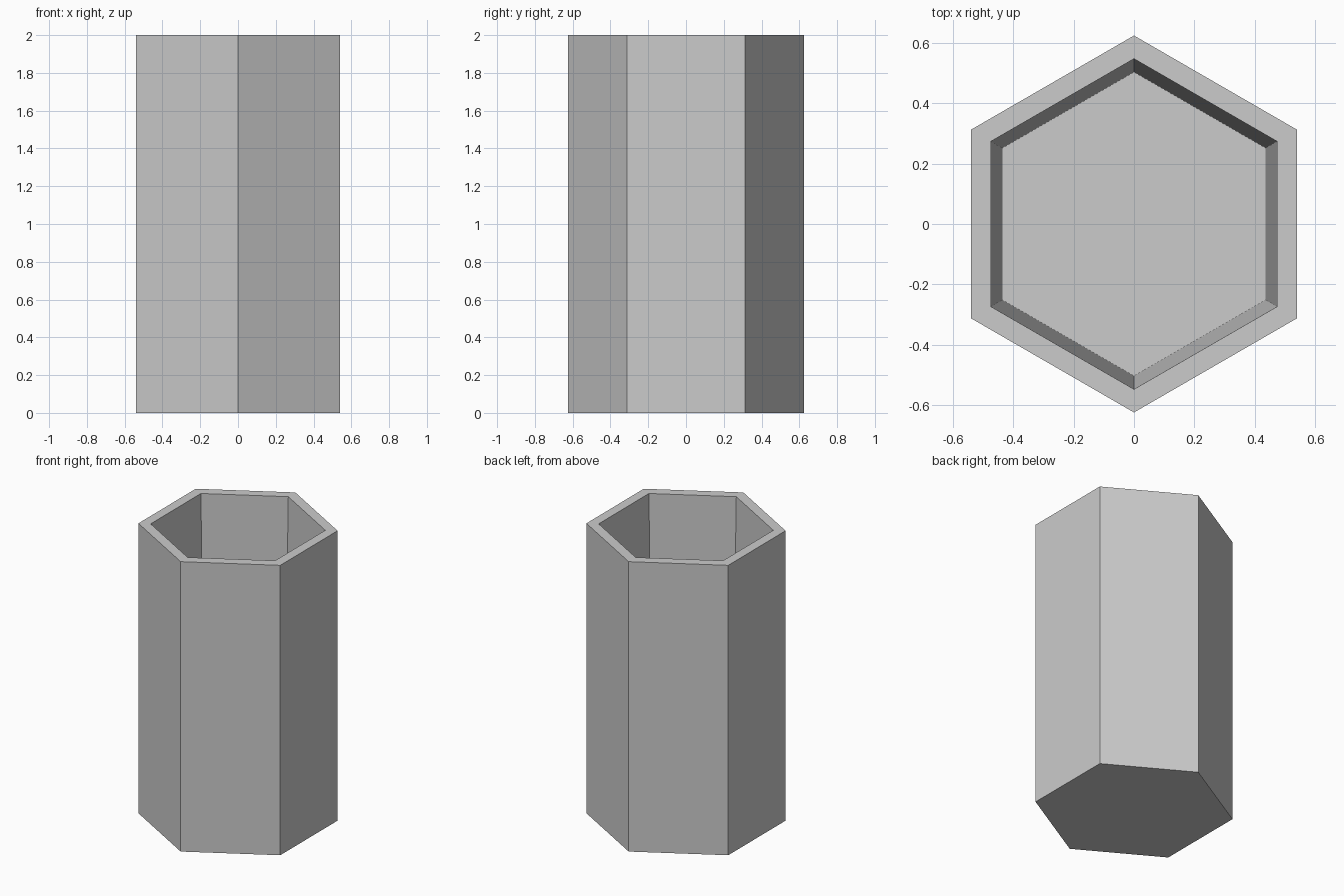
import bpy, bmesh
from math import cos, sin, pi

if "Cube" in bpy.data.objects:
    bpy.data.objects.remove(bpy.data.objects["Cube"])

SIDES = 6
# (corner radius, height) of each ring, from outer base up over the rim to the inner floor
PROFILE = [(0.625, 0.0), (0.625, 2.0), (0.548, 2.0), (0.504, 0.12)]

bm = bmesh.new()


def ring(radius, z):
    """Hexagon ring with a corner pointing along +y."""
    angles = [pi / 2 + 2 * pi * i / SIDES for i in range(SIDES)]
    return [bm.verts.new((radius * cos(a), radius * sin(a), z)) for a in angles]


rings = [ring(r, z) for r, z in PROFILE]

# outer walls, rim and tapered inner walls
for low, high in zip(rings, rings[1:]):
    for i in range(SIDES):
        j = (i + 1) % SIDES
        bm.faces.new((low[i], low[j], high[j], high[i]))

# underside and inner floor
bm.faces.new(list(reversed(rings[0])))
bm.faces.new(rings[-1])
bmesh.ops.recalc_face_normals(bm, faces=bm.faces[:])

mesh = bpy.data.meshes.new("hexagonal_cup")
bm.to_mesh(mesh)
bm.free()
cup = bpy.data.objects.new("hexagonal_cup", mesh)
bpy.context.collection.objects.link(cup)
